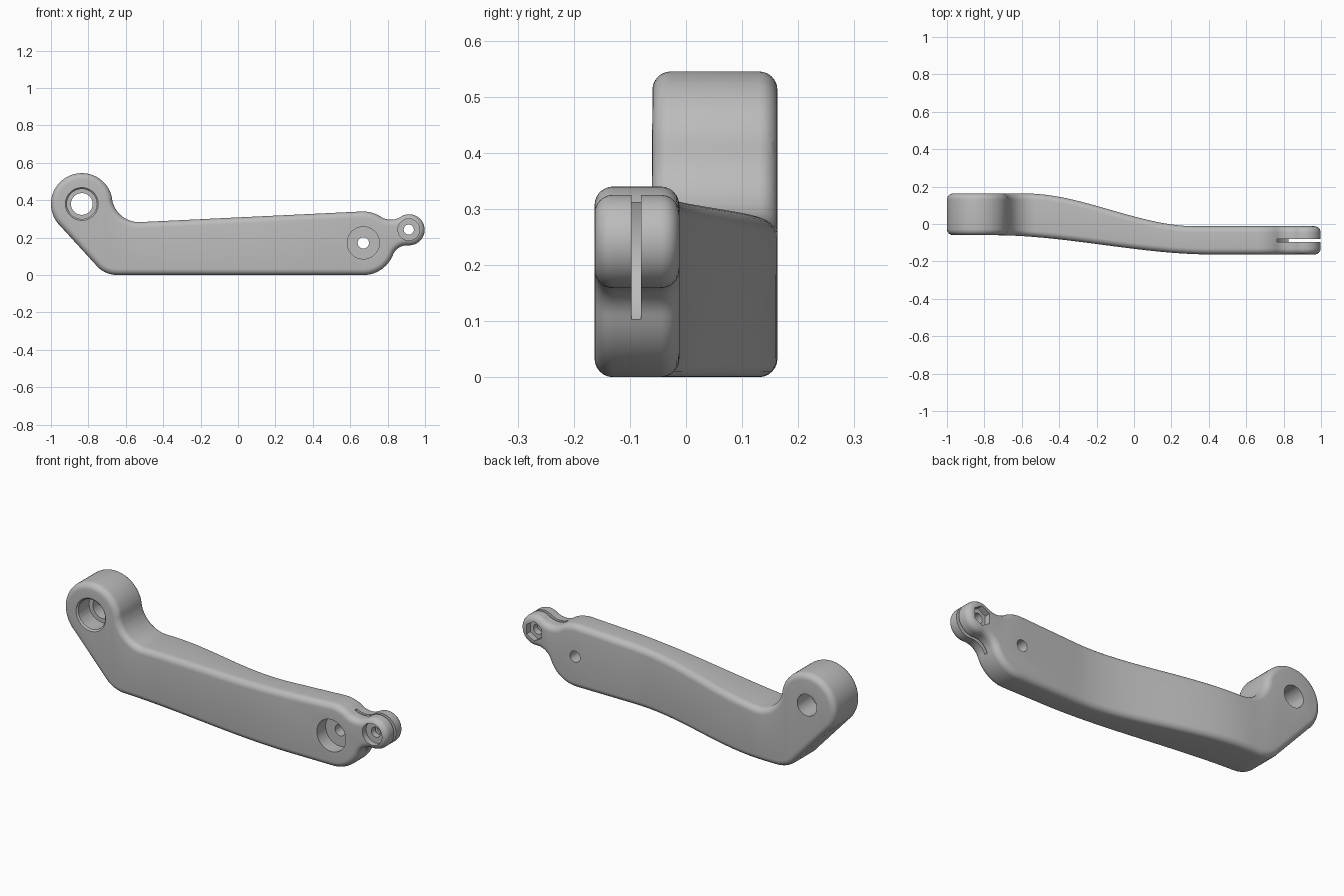
import bpy, bmesh
from math import sin, cos, radians, ceil, pi
from mathutils import Vector, Matrix

cube = bpy.data.objects.get("Cube")
if cube:
    bpy.data.objects.remove(cube, do_unlink=True)

FILLET = 0.033
FRONT_END, BACK_END = -0.163, -0.012      # faces of the thin end
FRONT_BOSS, BACK_BOSS = -0.06, 0.163      # faces of the thick end

# Side profile as tangent arcs: centre x, z, radius, start and end angle
ARCS = [
    (-0.645, 0.15, 0.15, 227.5, 270),     # lower heel
    (0.67, 0.17, 0.17, 270, 338.7),       # lower toe
    (0.903, 0.079, 0.08, 158.7, 85.8),    # lower neck
    (0.915, 0.242, 0.083, -94.2, 122.5),  # knuckle
    (0.817, 0.396, 0.10, -57.5, -122.9),  # upper neck
    (0.67, 0.17, 0.17, 57.1, 92.7),       # upper toe
    (-0.53, 0.428, 0.145, -87.3, -171),   # throat
    (-0.835, 0.38, 0.165, 9, 227.5),      # boss
]


def outline(inset):
    pts = []
    for cx, cz, r, a0, a1 in ARCS:
        n = ceil(abs(a1 - a0) / 6)
        rad = r - inset if a1 > a0 else r + inset
        for i in range(n + 1):
            a = radians(a0 + (a1 - a0) * i / n)
            pts.append((cx + rad * cos(a), cz + rad * sin(a)))
    return pts


def ease(x, x0, x1, y0, y1):
    t = min(max((x - x0) / (x1 - x0), 0), 1)
    return y0 + (y1 - y0) * t * t * (3 - 2 * t)


def front_face(x):
    return ease(x, -0.75, 0.42, FRONT_BOSS, FRONT_END)


def back_face(x):
    return ease(x, -0.58, 0.33, BACK_BOSS, BACK_END)


def build_lever():
    bm = bmesh.new()
    # Rounded slab between y = -1 and 1
    steps = [radians(15 * i) for i in range(7)]
    section = [(FILLET * (1 - sin(a)), -1 + FILLET * (1 - cos(a))) for a in steps]
    section += [(d, -y) for d, y in reversed(section)]
    rings = [[bm.verts.new((x, y, z)) for x, z in outline(d)] for d, y in section]
    for low, high in zip(rings, rings[1:]):
        for i in range(len(low)):
            bm.faces.new((low[i - 1], low[i], high[i], high[i - 1]))
    bm.faces.new(rings[0])
    bm.faces.new(rings[-1])
    bmesh.ops.remove_doubles(bm, verts=bm.verts[:], dist=0.003)
    # Slice across the length, then bend the slab into its S curve
    for i in range(49):
        bmesh.ops.bisect_plane(bm, geom=bm.verts[:] + bm.edges[:] + bm.faces[:],
                               plane_co=(-0.76 + 0.025 * i, 0, 0), plane_no=(1, 0, 0))
    for v in bm.verts:
        x, y = v.co.x, v.co.y
        v.co.y = back_face(x) - (1 - y) if y > 0 else front_face(x) + (1 + y)
    bmesh.ops.recalc_face_normals(bm, faces=bm.faces[:])
    mesh = bpy.data.meshes.new("lever_arm")
    bm.to_mesh(mesh)
    bm.free()
    ob = bpy.data.objects.new("lever_arm", mesh)
    bpy.context.collection.objects.link(ob)
    return ob


def cut(target, name, x, z, y0, y1, r0, r1=None, sides=48):
    """Cut a round or many-sided hole along y from y0 (radius r0) to y1."""
    bm = bmesh.new()
    place = Matrix.Translation((x, (y0 + y1) / 2, z)) @ Matrix.Rotation(-pi / 2, 4, 'X')
    bmesh.ops.create_cone(bm, cap_ends=True, segments=sides, radius1=r0,
                          radius2=r0 if r1 is None else r1, depth=y1 - y0, matrix=place)
    mesh = bpy.data.meshes.new(name)
    bm.to_mesh(mesh)
    bm.free()
    cutter = bpy.data.objects.new(name, mesh)
    cutter.hide_render = True
    bpy.context.collection.objects.link(cutter)
    mod = target.modifiers.new(name, 'BOOLEAN')
    mod.object = cutter
    mod.operation = 'DIFFERENCE'
    mod.solver = 'EXACT'
    bpy.ops.object.modifier_apply(modifier=name)
    bpy.data.objects.remove(cutter, do_unlink=True)


lever = build_lever()
bpy.context.view_layer.objects.active = lever
lever.select_set(True)

# Pivot bore with counterbore and eased lip
cut(lever, "pivot_bore", -0.835, 0.38, -0.3, 0.3, 0.058)
cut(lever, "pivot_counterbore", -0.835, 0.38, -0.3, FRONT_BOSS + 0.1, 0.08)
cut(lever, "pivot_lip", -0.835, 0.38, FRONT_BOSS - 0.01, FRONT_BOSS + 0.01, 0.098, 0.078)

# Mounting hole with deep counterbore
cut(lever, "mount_bore", 0.67, 0.172, -0.3, 0.3, 0.03)
cut(lever, "mount_counterbore", 0.67, 0.172, -0.3, FRONT_END + 0.075, 0.086)

# Knuckle slot, bolt hole, bolt head recess and hexagonal nut pocket
cut(lever, "knuckle_slot", 0.915, 0.242, -0.097, -0.08, 0.165, sides=64)
cut(lever, "knuckle_bore", 0.913, 0.243, -0.3, 0.3, 0.027)
cut(lever, "bolt_recess", 0.913, 0.243, -0.3, FRONT_END + 0.032, 0.058)
cut(lever, "nut_pocket", 0.913, 0.243, BACK_END - 0.032, 0.3, 0.052, sides=6)

# Bare metal colour
metal = bpy.data.materials.new("grey_metal")
metal.use_nodes = True
grey = (0.5, 0.5, 0.5, 1)
metal.diffuse_color = grey
metal.node_tree.nodes["Principled BSDF"].inputs["Base Color"].default_value = grey
lever.data.materials.clear()
lever.data.materials.append(metal)

bpy.ops.object.shade_smooth_by_angle(angle=radians(30))
